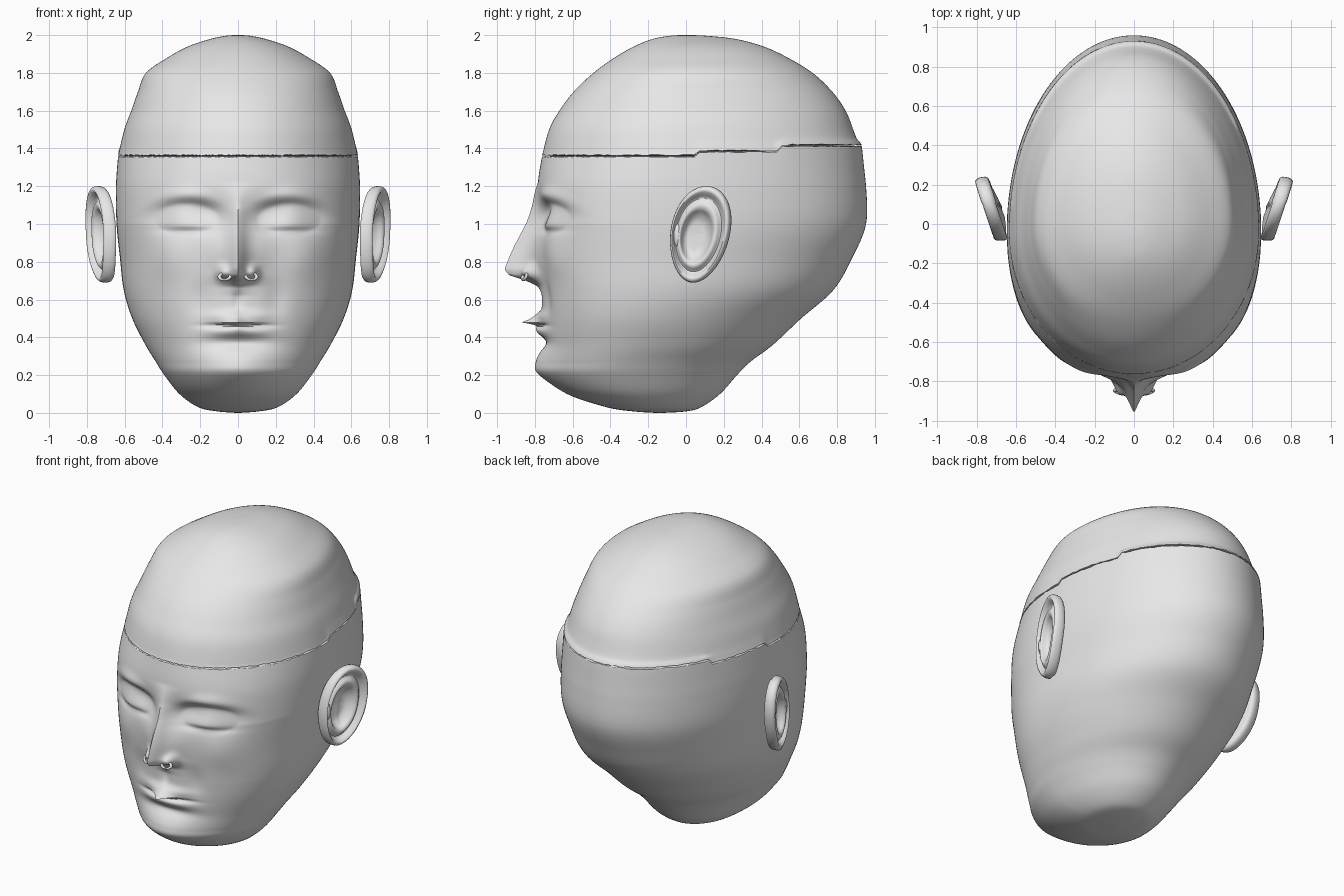
import bpy, bmesh, random
from math import sin, cos, pi, exp, copysign
from mathutils import Vector

random.seed(4)
if "Cube" in bpy.data.objects:
    bpy.data.objects.remove(bpy.data.objects["Cube"])

clay = bpy.data.materials.new("plain_grey")
clay.use_nodes = True
clay.diffuse_color = (0.8, 0.8, 0.8, 1)
clay.node_tree.nodes["Principled BSDF"].inputs["Base Color"].default_value = (0.8, 0.8, 0.8, 1)

CUT = 1.36      # height of the cut around the skull
SIDES = 256


def spline(keys, step):
    """Smooth curve through the key tuples, sampled about every step."""
    keys = [Vector(k) for k in keys]
    out = []
    for i in range(len(keys) - 1):
        a, b = keys[i], keys[i + 1]
        before, after = keys[max(i - 1, 0)], keys[min(i + 2, len(keys) - 1)]
        count = max(2, round((b - a).length / step))
        for j in range(count):
            t = j / count
            out.append(a + ((b - before) * t + (2 * before - 5 * a + 4 * b - after) * t**2
                            + (3 * a - before - 3 * b + after) * t**3) / 2)
    return out + [keys[-1]]


def mix(table, z):
    """Straight-line lookup in a table sorted by rising height."""
    if z <= table[0][0] or z >= table[-1][0]:
        return table[0][1:] if z <= table[0][0] else table[-1][1:]
    for a, b in zip(table, table[1:]):
        if z <= b[0]:
            t = (z - a[0]) / (b[0] - a[0])
            return [p + (q - p) * t for p, q in zip(a[1:], b[1:])]


def bump(x, z, cx, cz, sx, sz):
    return exp(-((x - cx) / sx)**2 - ((z - cz) / sz)**2)


def loft(name, rings):
    """Closed smooth skin over a stack of equal rings."""
    bm = bmesh.new()
    rows = [[bm.verts.new(p) for p in ring] for ring in rings]
    n = len(rows[0])
    for low, high in zip(rows, rows[1:]):
        for i in range(n):
            k = (i + 1) % n
            bm.faces.new((low[i], low[k], high[k], high[i]))
    bm.faces.new(rows[0][::-1])
    bm.faces.new(rows[-1])
    bmesh.ops.recalc_face_normals(bm, faces=bm.faces)
    mesh = bpy.data.meshes.new(name)
    bm.to_mesh(mesh)
    bm.free()
    obj = bpy.data.objects.new(name, mesh)
    bpy.context.collection.objects.link(obj)
    finish(obj, name)


def finish(obj, name):
    obj.name = name
    obj.data.materials.append(clay)
    bpy.ops.object.select_all(action='DESELECT')
    obj.select_set(True)
    bpy.context.view_layer.objects.active = obj
    bpy.ops.object.shade_smooth_by_angle(angle=0.9)


# Nose ridge: height, depth, half width
NOSE = [(.62, 0, .06), (.67, .02, .06), (.7, .08, .065), (.73, .17, .06), (.76, .19, .055),
        (.85, .15, .055), (1, .075, .055), (1.1, .035, .06), (1.22, 0, .08)]


def face_relief(x, z):
    """How far the face stands forward of the plain skull."""
    x = abs(x)
    depth, width = mix(NOSE, z)
    d = depth * exp(-(x / width)**1.35)
    d += .05 * bump(x, z, .08, .745, .03, .035)                    # nose wing
    d += .02 * bump(x, z, .1, .85, .08, .12)
    # eye socket, closed lid, lid crease and arched brow
    d -= .06 * bump(x, z, .19, 1.05, .12, .08)
    d -= .035 * bump(x, z, .36, 1.04, .11, .08)
    lid = ((x - .27) / .17)**2 + ((z - 1.025) / .085)**2
    d += .045 * max(0, 1 - lid)**1.4
    d -= .012 * bump(x, z, .27, .965, .13, .015)
    arch = 1.15 - 1.2 * (x - .28)**2
    d += .022 * bump(x, z, .28, arch, .16, .04)
    # cheek, mouth mound, thin pointed lips and chin
    d += .02 * bump(x, z, .36, .82, .12, .12)
    lips = exp(-abs(x / .16)**2.6)
    d += .022 * lips * exp(-((z - .43) / .03)**2)
    d += .02 * lips * exp(-((z - .51) / .03)**2)
    d -= .022 * lips * exp(-((z - .462) / .012)**2)
    d += .11 * exp(-(x / .055)**1.2) * exp(-abs(z - .48) / .022)
    d -= .022 * bump(x, z, 0, .37, .17, .035)
    d += .045 * bump(x, z, 0, .24, .2, .09)
    d -= .012 * bump(x, z, 0, .6, .025, .05)
    d -= .015 * bump(x, z, .2, .6, .06, .1)
    return d


# Squareness of the front by height
SQUARE = [(.1, 1.95), (.3, 2.05), (.6, 2.25), (1, 2.4), (CUT, 2)]


def skull_ring(z, wide, front, back):
    mid = front + .43 * (back - front)
    square = mix(SQUARE, z)[0]
    ring = []
    for i in range(SIDES):
        t = 2 * pi * i / SIDES
        a = t - .5 * sin(t)                     # closer columns at the face
        s, c = sin(a), cos(a)
        blend = min(1, max(0, c * 4 + .5))
        power = 2 / (2 + (square - 2) * blend)
        x = wide * copysign(abs(s)**power, s)
        y = (front - mid if c > 0 else mid - back) * copysign(abs(c)**power, c) + mid
        if c > 0:
            y -= face_relief(x, z) * min(1, c * 3)
        # the cut climbs in steps towards the back
        climb = 0 if y < .05 else .025 if y < .5 else .055
        ring.append(Vector((x, y, z + climb * exp(-((z - CUT) / .065)**2))))
    return ring


# Skull outline: height, half width, front, back
OUTLINE = [(0, .01, -.16, -.12), (.008, .11, -.28, 0), (.03, .21, -.42, .08), (.1, .31, -.625, .18),
           (.2, .39, -.74, .27), (.27, .435, -.755, .34), (.36, .49, -.755, .46), (.5, .56, -.76, .61),
           (.65, .605, -.765, .78), (.82, .625, -.77, .88), (1, .643, -.775, .953),
           (1.2, .646, -.785, .953), (CUT, .635, -.762, .93), (1.5, .602, -.725, .885),
           (1.6, .565, -.67, .845), (1.7, .53, -.595, .775), (1.8, .487, -.49, .67),
           (1.88, .375, -.38, .54), (1.94, .265, -.275, .41), (1.98, .145, -.175, .26),
           (1.997, .06, -.08, .1), (2, .005, -.01, .01)]


def rim(ring, drop):
    """Ragged edge at the cut, turned inwards to a closed seam."""
    edge = [p + Vector((0, 0, drop * random.uniform(.2, 1.6))) for p in ring]
    inner = [Vector((p.x * .97, p.y * .97, p.z + drop * .5)) for p in ring]
    deep = [Vector((p.x * .92, p.y * .92, p.z)) for p in ring]
    return [edge, inner, deep]


split = [k[0] for k in OUTLINE].index(CUT)
lower = [skull_ring(*k) for k in spline(OUTLINE[:split + 1], .0105)]
upper = [skull_ring(*k) for k in spline(OUTLINE[split:], .02)]
loft("head", lower[:-1] + rim(lower[-1], -.005))
loft("skull_cap", rim(upper[0], .005)[::-1] + upper[1:])

# Ear section from the hollow over the folds and rim to the back: radius, outward height
EAR = [(.01, -.045), (.3, -.04), (.45, -.02), (.56, .008), (.66, .012), (.76, -.008), (.84, .01),
       (.92, .026), (.99, .016), (1, -.015), (.94, -.04), (.7, -.045), (.4, -.055), (.01, -.065)]


def ear(name, side):
    rings = []
    for r, h in spline(EAR, .03):
        ring = []
        for i in range(64):
            a = 2 * pi * i / 64
            shift = -.2 * (1 - r)
            u, v = r * cos(a) + shift, r * sin(a) + shift * .3
            u *= 1 + .1 * v                     # fuller top, narrow lobe
            wave = .014 * max(0, v) - .025 * max(0, -v)**2
            ring.append((side * (.733 + .05 * u + h + wave),
                         .072 + .155 * u + .035 * v - .3 * h * (u > 0), .945 + .255 * v))
        rings.append(ring)
    loft(name, rings)
    # small flap in front of the ear hollow
    bpy.ops.mesh.primitive_uv_sphere_add(segments=24, ring_count=12, location=(side * .69, -.045, .94))
    flap = bpy.context.object
    flap.scale = (.022, .022, .06)
    finish(flap, name + "_flap")


for label, side in (("left", 1), ("right", -1)):
    ear(label + "_ear", side)
    # nostril ring
    bpy.ops.mesh.primitive_torus_add(major_segments=24, minor_segments=8, major_radius=.024,
                                     minor_radius=.008, location=(side * .07, -.855, .722),
                                     rotation=(1.2, 0, side * .3))
    bpy.context.object.scale = (1.25, .8, 1)
    finish(bpy.context.object, label + "_nostril")
